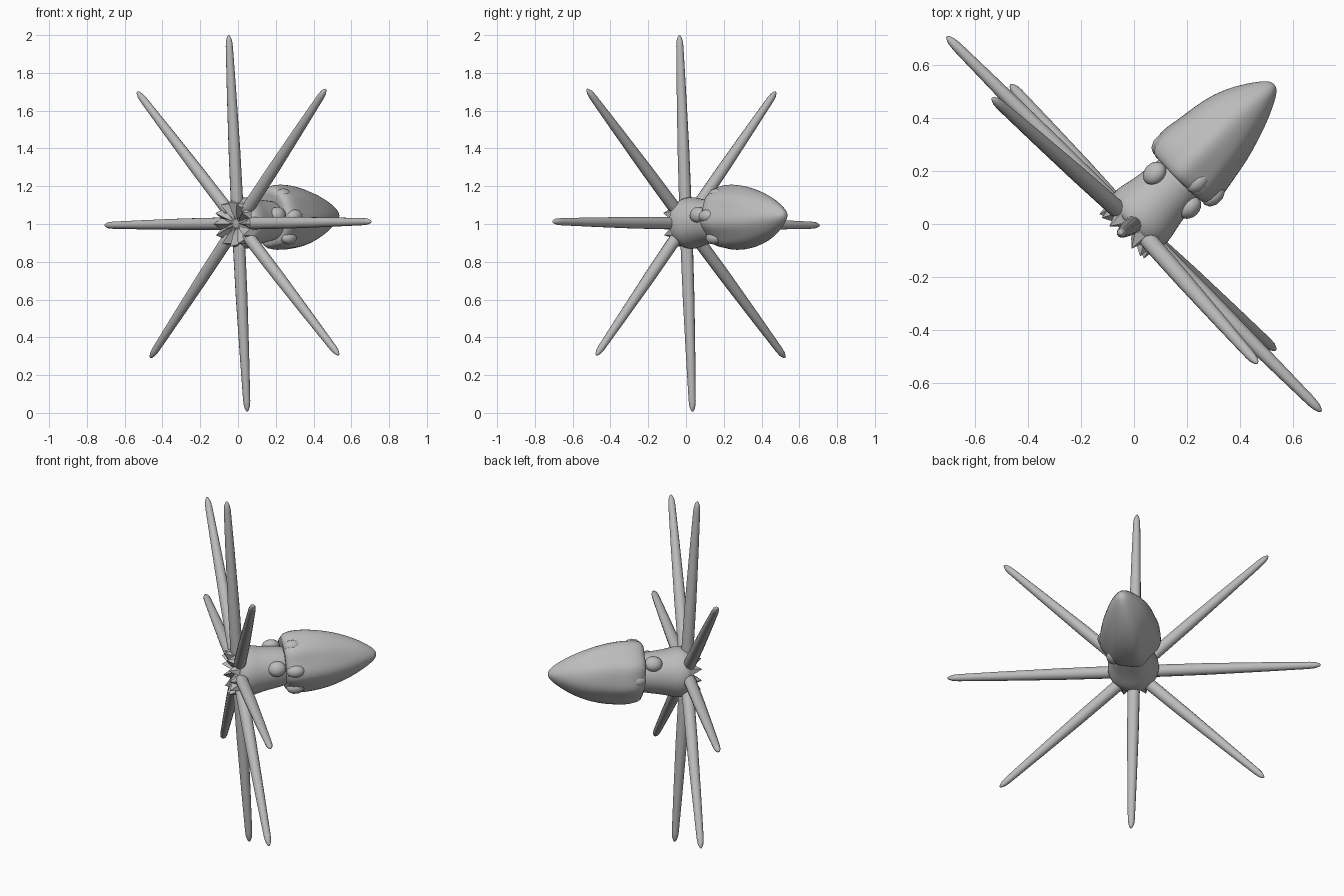
import bpy, bmesh, math
from math import sin, cos, pi, tau
from mathutils import Matrix, Vector

cube = bpy.data.objects.get("Cube")
if cube:
    bpy.data.objects.remove(cube)

mat = bpy.data.materials.new("plain grey")
mat.use_nodes = True
GREY = (0.5, 0.5, 0.5, 1)
mat.diffuse_color = GREY
mat.node_tree.nodes["Principled BSDF"].inputs["Base Color"].default_value = GREY

# Local frame: Y runs along the body, mouth at -Y, mantle tip at +Y
POSE = (Matrix.Translation((0, 0, 1.003)) @ Matrix.Rotation(math.radians(-45), 4, 'Z')
        @ Matrix.Rotation(math.radians(3.4), 4, 'X'))


def finish(name, bm, place=Matrix(), smooth=True, levels=0):
    bmesh.ops.recalc_face_normals(bm, faces=bm.faces)
    mesh = bpy.data.meshes.new(name)
    bm.to_mesh(mesh)
    bm.free()
    obj = bpy.data.objects.new(name, mesh)
    bpy.context.collection.objects.link(obj)
    mesh.materials.append(mat)
    obj.matrix_world = POSE @ place
    for poly in mesh.polygons:
        poly.use_smooth = smooth
    if levels:
        obj.modifiers.new("smooth", 'SUBSURF').levels = levels
        obj.modifiers["smooth"].render_levels = levels
    return obj


def loft(rows, sides, shape, caps=True):
    """Rings along Y; shape(angle, row) gives the point's x and z."""
    bm = bmesh.new()
    rings = []
    for row in rows:
        ring = []
        for i in range(sides):
            x, z = shape(tau * i / sides, row)
            ring.append(bm.verts.new((x, row[0], z)))
        rings.append(ring)
    for a, b in zip(rings, rings[1:]):
        for i in range(sides):
            j = (i + 1) % sides
            bm.faces.new((a[i], a[j], b[j], b[i]))
    if caps:
        bm.faces.new(rings[0])
        bm.faces.new(rings[-1])
    return bm


def circle(t, row):
    return row[1] * cos(t), row[1] * sin(t)


def lobed(t, row):
    """Rounded section with soft ridges that fade toward the tip."""
    y, cx, cz, rx, rz = row
    fade = max(0, 1 - max(0, y - 0.28) / 0.42)
    k = 1 + 0.05 * fade * cos(7 * t + 1) + 0.03 * cos(4 * t + 0.6)
    return cx + rx * k * cos(t), cz + rz * k * sin(t)


# Head and neck
head = [(-0.015, 0.117), (0.0, 0.13), (0.03, 0.14), (0.07, 0.136), (0.12, 0.122),
        (0.18, 0.115), (0.25, 0.105), (0.3, 0.09)]
finish("head", loft(head, 24, circle), levels=1)

# Mantle with a flared collar; rows are y, centre x, centre z, half width, half height
mantle = [(0.25, -0.005, 0.015, 0.095, 0.1), (0.235, -0.005, 0.015, 0.135, 0.145),
          (0.27, -0.005, 0.015, 0.16, 0.165), (0.33, -0.012, 0.01, 0.163, 0.17),
          (0.39, -0.01, 0.008, 0.15, 0.168), (0.47, -0.012, 0.003, 0.14, 0.157),
          (0.56, -0.015, 0, 0.118, 0.13), (0.64, -0.01, 0, 0.086, 0.095),
          (0.7, -0.004, 0, 0.052, 0.058), (0.735, 0, 0, 0.028, 0.03),
          (0.746, 0, 0, 0.01, 0.01)]
finish("mantle", loft(mantle, 28, lobed), levels=1)

# Collar points standing up beside the neck
for n, deg in enumerate((5, 65, 150, 178, 250, 310)):
    bm = bmesh.new()
    bmesh.ops.create_icosphere(bm, subdivisions=2, radius=1)
    t = math.radians(deg)
    place = (Matrix.Translation((0.135 * cos(t), 0.29, 0.01 + 0.135 * sin(t)))
             @ Matrix.Diagonal((0.036, 0.05, 0.036, 1)))
    finish(f"collar_bump_{n + 1}", bm, place)

# Eyes
for name, pos in (("left_eye", (0.105, 0.195, 0.035)), ("right_eye", (-0.08, 0.195, 0.085))):
    bm = bmesh.new()
    bmesh.ops.create_uvsphere(bm, u_segments=20, v_segments=12, radius=1)
    aim = Vector((pos[0], 0, pos[2])).to_track_quat('Z', 'Y').to_matrix().to_4x4()
    finish(name, bm, Matrix.Translation(pos) @ aim @ Matrix.Diagonal((0.048, 0.042, 0.036, 1)))

# Eight straight arms, fanned around the mouth
arm = [(0.085, 0.024), (0.095, 0.032), (0.13, 0.033), (0.4, 0.031), (0.7, 0.025),
       (0.94, 0.019), (0.97, 0.016), (0.99, 0.009), (0.998, 0.003)]
for n in range(8):
    turn = Matrix.Rotation(-(n * pi / 4 - pi / 2 + 0.01), 4, 'Y')
    stand = Matrix.Rotation(pi / 2, 4, 'X')
    finish(f"arm_{n + 1}", loft(arm, 14, circle), turn @ stand @ Matrix.Rotation(pi / 2, 4, 'X')
           @ Matrix.Rotation(pi / 2, 4, 'Z'))

# Mouth: a folded, toothed rosette
bm = bmesh.new()
COUNT = 12
hub = bm.verts.new((0, 0.0, 0))
inner, rim, skirt = [], [], []
for i in range(COUNT * 2):
    t = pi * i / COUNT
    tooth = i % 2 == 0
    for ring, r, y in ((inner, 0.06, -0.042 if tooth else 0.0),
                       (rim, 0.118 if tooth else 0.11, -0.066 if tooth else -0.018),
                       (skirt, 0.128, 0.01)):
        ring.append(bm.verts.new((r * cos(t), y, r * sin(t))))
for i in range(COUNT * 2):
    j = (i + 1) % (COUNT * 2)
    bm.faces.new((hub, inner[i], inner[j]))
    bm.faces.new((inner[i], rim[i], rim[j], inner[j]))
    bm.faces.new((rim[i], skirt[i], skirt[j], rim[j]))
finish("mouth", bm, smooth=False)
